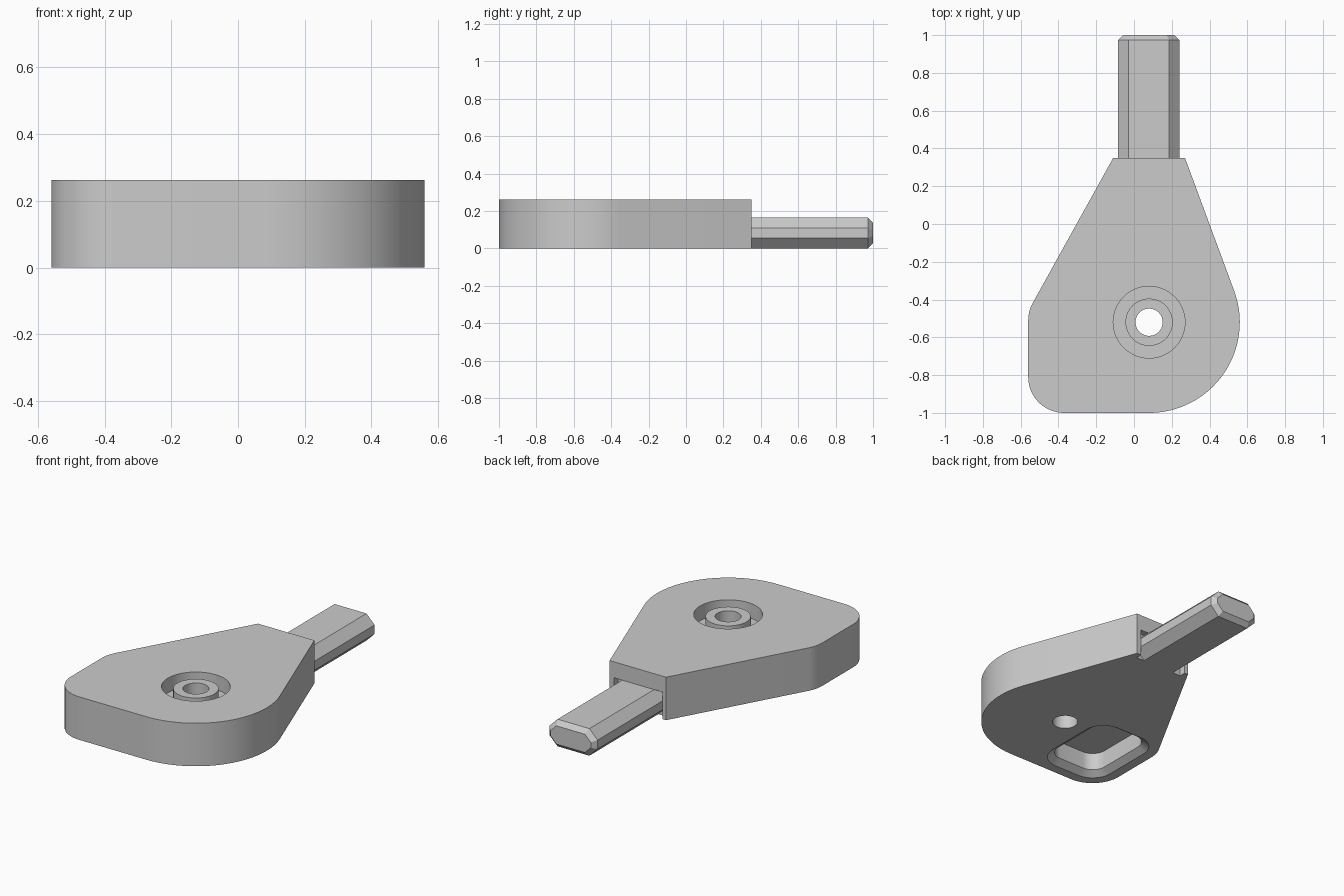
import bpy, bmesh, math

if "Cube" in bpy.data.objects:
    bpy.data.objects.remove(bpy.data.objects["Cube"])

grey = bpy.data.materials.new("plain grey")
grey.diffuse_color = (0.6, 0.6, 0.6, 1)
grey.use_nodes = True
grey.node_tree.nodes["Principled BSDF"].inputs["Base Color"].default_value = grey.diffuse_color


def arc(cx, cy, r, a0, a1, n=16):
    """Points on an arc, angles in degrees."""
    return [(cx + r * math.cos(math.radians(a0 + (a1 - a0) * i / n)),
             cy + r * math.sin(math.radians(a0 + (a1 - a0) * i / n))) for i in range(n + 1)]


def loft(name, loops):
    """Closed solid through matching loops of 3D points."""
    bm = bmesh.new()
    rings = [[bm.verts.new(p) for p in loop] for loop in loops]
    n = len(rings[0])
    for a, b in zip(rings, rings[1:]):
        for i in range(n):
            j = (i + 1) % n
            bm.faces.new((a[i], a[j], b[j], b[i]))
    bm.faces.new(rings[0])
    bm.faces.new(rings[-1])
    return finish(name, bm)


def finish(name, bm):
    bmesh.ops.recalc_face_normals(bm, faces=bm.faces)
    me = bpy.data.meshes.new(name)
    bm.to_mesh(me)
    bm.free()
    me.materials.append(grey)
    ob = bpy.data.objects.new(name, me)
    bpy.context.collection.objects.link(ob)
    return ob


def at_z(points, z):
    return [(x, y, z) for x, y in points]


# Body: teardrop plate with one large round and two small rounded corners
outline = ([(0.27, 0.35), (-0.11, 0.35)]
           + arc(-0.37, -0.51, 0.19, 151, 180, 8)
           + arc(-0.37, -0.81, 0.19, 180, 270)
           + arc(0.08, -0.52, 0.48, 270, 380.3, 40))
body = loft("body", [at_z(outline, 0), at_z(outline, 0.262)])

# Pivot cutter: through hole, boss and ring-shaped recess, turned round one axis
profile = [(0.072, -0.1), (0.072, 0.25), (0.125, 0.25),
           (0.125, 0.172), (0.19, 0.172), (0.19, 0.35)]
pivot_cutter = loft("pivot_cutter",
                    [at_z(arc(0.08, -0.52, r, 0, 360, 64)[:-1], z) for r, z in profile])


# Pocket cutter: rounded rectangle with a chamfered mouth in the underside
def rounded(r):
    return (arc(-0.20, -0.51, r, 0, 90, 10) + arc(-0.37, -0.51, r, 90, 180, 10)
            + arc(-0.37, -0.81, r, 180, 270, 10) + arc(-0.20, -0.81, r, 270, 360, 10))


pocket_cutter = loft("pocket_cutter", [at_z(rounded(r), z) for r, z in
                                       ((0.16, -0.03), (0.13, 0), (0.088, 0.03), (0.088, 0.137))])

# Slot cutter: square socket for the stem
X0, X1, H, START = -0.085, 0.24, 0.165, 0.31
socket = [(X0, -0.05), (X1, -0.05), (X1, H), (X0, H)]
slot_cutter = loft("slot_cutter", [[(x, y, z) for x, z in socket] for y in (START, 0.5)])

# Cut the body
bpy.context.view_layer.objects.active = body
for cutter in (pivot_cutter, pocket_cutter, slot_cutter):
    mod = body.modifiers.new(cutter.name, 'BOOLEAN')
    mod.operation, mod.solver, mod.object = 'DIFFERENCE', 'EXACT', cutter
    bpy.ops.object.modifier_apply(modifier=mod.name)
    bpy.data.objects.remove(cutter)


# Stem: bar with chamfered long edges and a chamfered tip
def section(y, inset):
    x0, x1, z0, z1 = X0 + inset, X1 - inset, inset, H - inset
    c = 0.055 - 0.586 * inset
    return [(x, y, z) for x, z in (
        (x0 + c, z0), (x1 - c, z0), (x1, z0 + c), (x1, z1 - c),
        (x1 - c, z1), (x0 + c, z1), (x0, z1 - c), (x0, z0 + c))]


stem = loft("stem", [section(START, 0), section(0.973, 0), section(1.0, 0.027)])

# Smooth the curved walls only
bpy.ops.object.select_all(action='DESELECT')
body.select_set(True)
bpy.ops.object.shade_smooth_by_angle(angle=math.radians(25))
